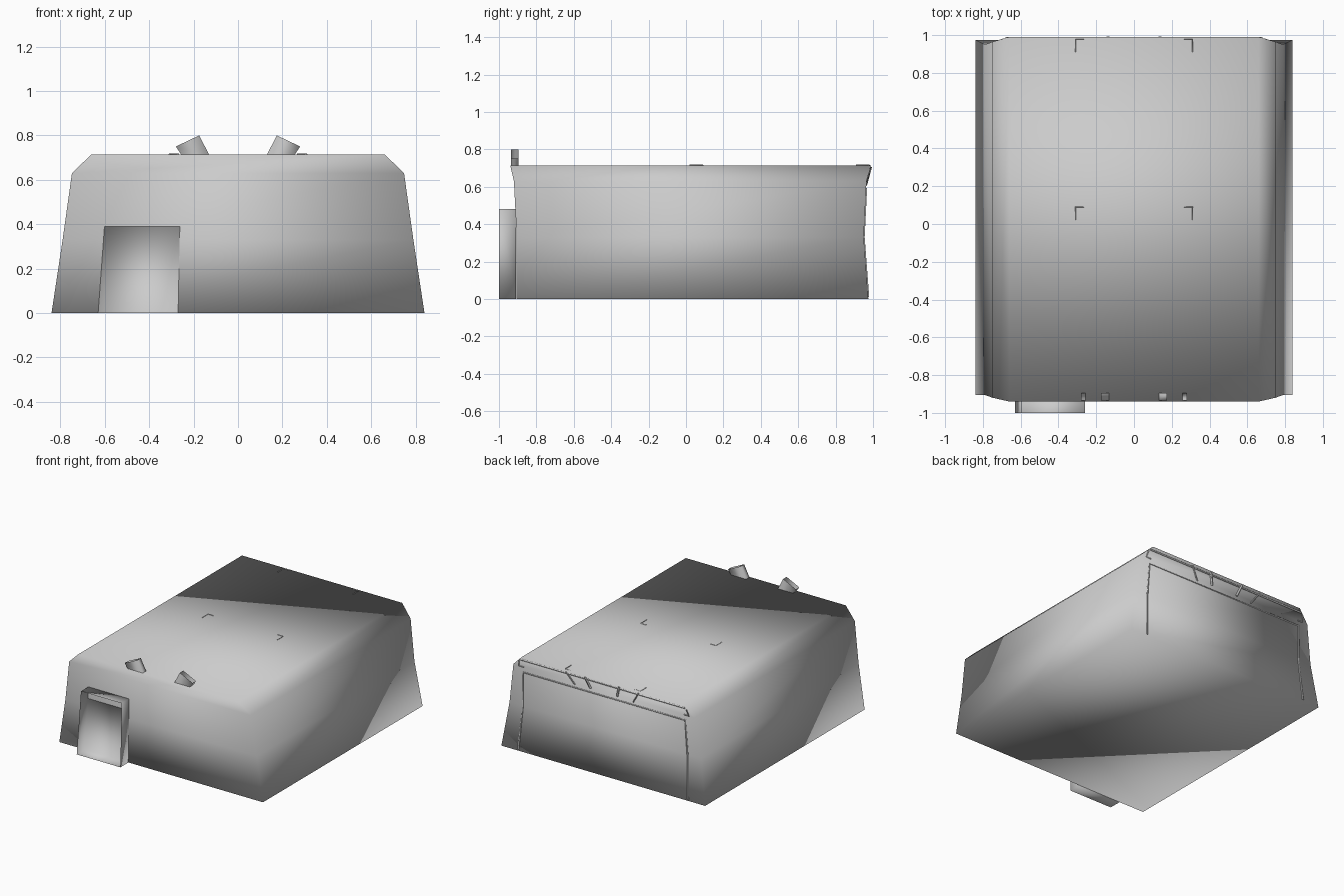
import bpy

cube = bpy.data.objects.get("Cube")
if cube:
    bpy.data.objects.remove(cube, do_unlink=True)

grey = bpy.data.materials.new("plain_grey")
grey.use_nodes = True
GREY = (0.6, 0.6, 0.6, 1)
grey.diffuse_color = GREY
grey.node_tree.nodes["Principled BSDF"].inputs["Base Color"].default_value = GREY


def add_mesh(name, verts, faces):
    mesh = bpy.data.meshes.new(name)
    mesh.from_pydata(verts, [], faces)
    mesh.materials.append(grey)
    mesh.shade_smooth()
    obj = bpy.data.objects.new(name, mesh)
    bpy.context.collection.objects.link(obj)
    return obj


def loft(name, rings, cap_start, cap_end):
    """Join rings of equal length into walls, with optional end caps."""
    n = len(rings[0])
    verts = [v for ring in rings for v in ring]
    faces = []
    for r in range(len(rings) - 1):
        for i in range(n):
            a, b = r * n + i, r * n + (i + 1) % n
            faces.append((a, b, b + n, a + n))
    if cap_start:
        faces.append(tuple(reversed(range(n))))
    if cap_end:
        faces.append(tuple(range(len(verts) - n, len(verts))))
    return add_mesh(name, verts, faces)


def rod(name, points, radius):
    """Thin four-sided moulding along a path."""
    curve = bpy.data.curves.new(name, "CURVE")
    curve.dimensions = "3D"
    curve.bevel_depth = radius
    curve.bevel_resolution = 0
    curve.use_fill_caps = True
    spline = curve.splines.new("POLY")
    spline.points.add(len(points) - 1)
    for p, co in zip(spline.points, points):
        p.co = (*co, 1)
    curve.materials.append(grey)
    obj = bpy.data.objects.new(name, curve)
    bpy.context.collection.objects.link(obj)


# Main shell: height, half width, front y, back y
levels = [(0, 0.84, -0.905, 0.975), (0.33, 0.79, -0.905, 0.95),
          (0.63, 0.748, -0.92, 0.965), (0.715, 0.66, -0.94, 0.99)]
loft("body_shell",
     [[(-w, f, z), (w, f, z), (w, b, z), (-w, b, z)] for z, w, f, b in levels],
     True, True)


def back_y(z):
    """Back wall position at a given height."""
    for (z0, _, _, b0), (z1, _, _, b1) in zip(levels, levels[1:]):
        if z <= z1:
            return b0 + (b1 - b0) * (z - z0) / (z1 - z0)
    return levels[-1][3]


def on_back(x, z):
    return (x, back_y(z), z)


# Entrance porch, open toward the front
porch = [(-0.63, 0), (-0.27, 0), (-0.26, 0.48), (-0.595, 0.48)]
loft("entrance_porch", [[(x, y, z) for x, z in porch] for y in (-0.908, -1.0)],
     True, False)

# Roof vents: leaning tubes, open at the top
for side, label in ((-1, "right"), (1, "left")):
    base = [(0.13, 0.713), (0.255, 0.713)]
    rim = [(0.175, 0.80), (0.28, 0.75)]
    rings = []
    for (x0, z0), (x1, z1) in (base, rim):
        ring = [(side * x0, -0.935, z0), (side * x1, -0.935, z1),
                (side * x1, -0.895, z1), (side * x0, -0.895, z0)]
        rings.append(ring if side < 0 else ring[::-1])
    vent = loft("roof_vent_" + label, rings, False, False)
    # face the walls outward
    vent.data.flip_normals()

# Back mouldings
rod("back_top_rail", [on_back(0.68, 0.69), on_back(-0.68, 0.69)], 0.007)
rod("back_frame", [on_back(0.70, 0.01), on_back(0.68, 0.33), on_back(0.67, 0.59),
                   on_back(-0.67, 0.59), on_back(-0.68, 0.33),
                   on_back(-0.70, 0.01)], 0.007)
for s, label in ((-1, "right"), (1, "left")):
    rod("back_strut_" + label, [on_back(s * 0.14, 0.705), on_back(s * 0.11, 0.62)], 0.009)
    rod("back_brace_" + label, [on_back(s * 0.30, 0.70), on_back(s * 0.24, 0.61)], 0.005)
    rod("back_clip_" + label, [on_back(s * 0.69, 0.68), on_back(s * 0.70, 0.63),
                               on_back(s * 0.66, 0.63)], 0.005)
    # Roof corner trims
    for y, place in ((0.09, "middle"), (0.98, "rear")):
        rod("roof_trim_" + place + "_" + label,
            [(s * 0.31, y - 0.07, 0.715), (s * 0.31, y, 0.715),
             (s * 0.265, y, 0.715)], 0.003)
